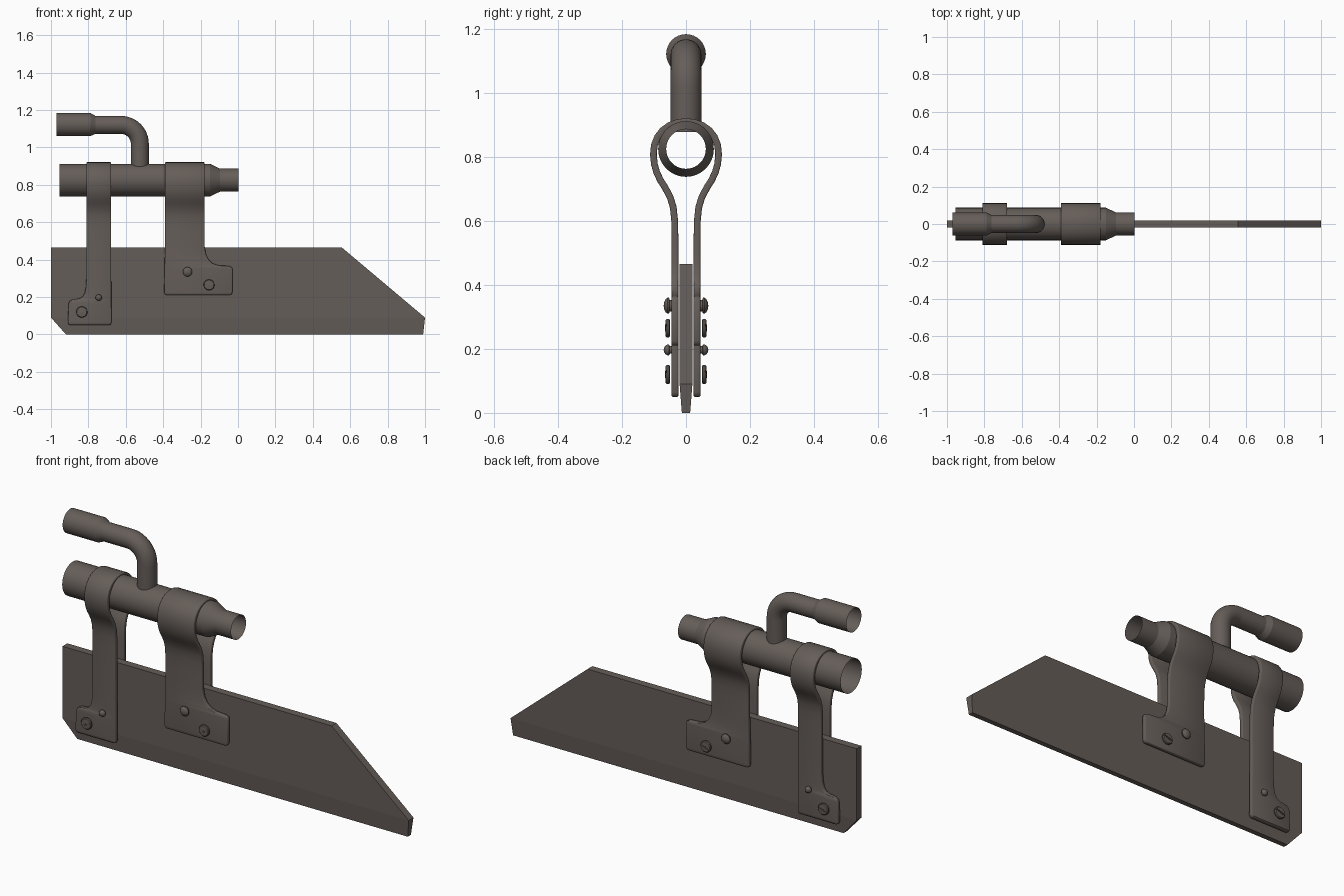
import bpy, bmesh, math
from mathutils import Vector

if "Cube" in bpy.data.objects:
    bpy.data.objects.remove(bpy.data.objects["Cube"])

metal = bpy.data.materials.new("dark_metal")
metal.diffuse_color = (0.13, 0.11, 0.098, 1)
metal.use_nodes = True
metal.node_tree.nodes["Principled BSDF"].inputs["Base Color"].default_value = metal.diffuse_color


def make(name, verts, faces, angle=None):
    bm = bmesh.new()
    vs = [bm.verts.new(v) for v in verts]
    for f in faces:
        bm.faces.new([vs[i] for i in f])
    bmesh.ops.remove_doubles(bm, verts=bm.verts, dist=1e-6)
    bmesh.ops.recalc_face_normals(bm, faces=bm.faces)
    me = bpy.data.meshes.new(name)
    bm.to_mesh(me)
    bm.free()
    me.materials.append(metal)
    ob = bpy.data.objects.new(name, me)
    bpy.context.collection.objects.link(ob)
    if angle:
        smooth(ob, angle)
    return ob


def smooth(ob, angle):
    bpy.ops.object.select_all(action='DESELECT')
    ob.select_set(True)
    bpy.context.view_layer.objects.active = ob
    bpy.ops.object.shade_smooth_by_angle(angle=math.radians(angle))


def sweep(name, path, side, n=32, angle=20):
    """Round section swept along (x, y, z, radius) points; side is square to the path."""
    b = Vector(side)
    pts = [Vector(p[:3]) for p in path]
    verts, faces = [], []
    for i, p in enumerate(pts):
        t = pts[min(i + 1, len(pts) - 1)] - pts[max(i - 1, 0)]
        u = t.normalized().cross(b)
        r = path[i][3]
        for k in range(n):
            a = 2 * math.pi * k / n
            verts.append(p + u * r * math.cos(a) + b * r * math.sin(a))
    for i in range(len(pts) - 1):
        for k in range(n):
            j = (k + 1) % n
            quad = (i * n + k, i * n + j, (i + 1) * n + j, (i + 1) * n + k)
            # cone tips collapse to a point
            if path[i][3] == 0:
                verts[i * n + k] = pts[i]
            faces.append(quad)
    # replace collapsed rings by triangles
    out = []
    for f in faces:
        i = f[0] // n
        if path[i][3] == 0:
            out.append((i * n, f[2], f[3]))
        elif path[i + 1][3] == 0:
            out.append((f[0], f[1], (i + 1) * n))
        else:
            out.append(f)
    return make(name, verts, out, angle)


def mirror_y(ob):
    m = ob.modifiers.new("mirror", 'MIRROR')
    m.use_axis = (False, True, False)
    m.use_mirror_merge = False


# Blade with tapered lower edge
outline = [(-0.92, 0, 0.013), (0.99, 0, 0.013), (1, 0.09, 0.02),
           (0.555, 0.465, 0.02), (-1, 0.465, 0.02), (-1, 0.09, 0.02)]
bv = [(x, -y, z) for x, z, y in outline] + [(x, y, z) for x, z, y in outline]
bf = [(0, 1, 2, 5), (2, 3, 4, 5), (11, 8, 7, 6), (11, 10, 9, 8)]
bf += [(i, i + 6, (i + 1) % 6 + 6, (i + 1) % 6) for i in range(6)]
make("blade", bv, bf)

# Open main tube with reduced end
sweep("main_tube", [(-0.955, 0, 0.825, 0.087), (-0.15, 0, 0.825, 0.087),
                    (-0.097, 0, 0.825, 0.062), (0.003, 0, 0.825, 0.062)], (0, 1, 0), 40)

# Elbow pipe with wider open end
elbow = [(-0.97, 0, 1.122, 0.062), (-0.79, 0, 1.122, 0.062), (-0.762, 0, 1.12, 0.048)]
for i in range(13):
    a = math.pi / 2 * (1 - i / 12)
    elbow.append((-0.625 + 0.1 * math.cos(a), 0, 1.02 + 0.1 * math.sin(a), 0.048))
elbow.append((-0.525, 0, 0.878, 0.048))
sweep("elbow_pipe", elbow, (0, 1, 0))

# Strap loop, outer side: (y, z) from leg to crown
LOOP = [(0.045, 0.55), (0.046, 0.60), (0.05, 0.64), (0.059, 0.67), (0.075, 0.70),
        (0.089, 0.722), (0.101, 0.747), (0.109, 0.775), (0.1125, 0.808), (0.109, 0.84),
        (0.098, 0.868), (0.08, 0.891), (0.056, 0.908), (0.028, 0.918), (0, 0.921)]


def strap(name, leg):
    """Bent strip over the tube; leg lists (z, left x, right x) from the foot up."""
    half = [(0.045, z, l, r) for z, l, r in leg]
    half += [(y, z) + leg[-1][1:] for y, z in LOOP]
    rows = half + [(-y, z, l, r) for y, z, l, r in half[-2::-1]]
    me = bpy.data.meshes.new(name)
    verts = []
    for y, z, l, r in rows:
        verts += [(l, y, z), (r, y, z)]
    faces = [(2 * i, 2 * i + 2, 2 * i + 3, 2 * i + 1) for i in range(len(rows) - 1)]
    me.from_pydata(verts, [], faces)
    me.materials.append(metal)
    ob = bpy.data.objects.new(name, me)
    bpy.context.collection.objects.link(ob)
    s = ob.modifiers.new("thickness", 'SOLIDIFY')
    s.thickness, s.offset = 0.021, -1
    smooth(ob, 40)
    b = ob.modifiers.new("soft_edges", 'BEVEL')
    b.width, b.segments, b.angle_limit = 0.004, 2, math.radians(60)
    return ob


strap("front_strap", [(0.21, -0.38, -0.045), (0.214, -0.39, -0.035), (0.225, -0.395, -0.03),
                      (0.35, -0.393, -0.029), (0.36, -0.393, -0.034), (0.366, -0.393, -0.05),
                      (0.37, -0.393, -0.105), (0.38, -0.392, -0.135), (0.4, -0.392, -0.157),
                      (0.43, -0.391, -0.172), (0.47, -0.39, -0.178)])
strap("rear_strap", [(0.05, -0.895, -0.69), (0.054, -0.906, -0.68), (0.065, -0.91, -0.676),
                     (0.165, -0.906, -0.677), (0.178, -0.9, -0.677), (0.186, -0.888, -0.677),
                     (0.192, -0.85, -0.677), (0.202, -0.832, -0.677), (0.22, -0.82, -0.677),
                     (0.25, -0.814, -0.677), (0.3, -0.811, -0.678)])


# Domed rivets, both sides
def rivet(name, x, z, r):
    prof = [(0.044, 0), (0.0441, 0.7), (0.052, 0.72), (0.0525, 1), (0.058, 1),
            (0.064, 0.8), (0.068, 0.45), (0.07, 0)]
    mirror_y(sweep(name, [(x, -y, z, r * k) for y, k in prof], (0, 0, 1), 24, 35))


rivet("front_rivets", -0.27, 0.335, 0.025)
rivet("rear_rivets", -0.745, 0.197, 0.017)


# Slotted screws, both sides
def screw(name, x, z, r):
    prof = [(0.05, 0), (0.0501, 0.85), (0.053, 1), (0.06, 1), (0.064, 0.88), (0.0655, 0)]
    ob = sweep(name, [(x, -y, z, r * k) for y, k in prof], (0, 0, 1), 28, 35)
    bpy.ops.mesh.primitive_cube_add(size=1, location=(x, -0.066, z),
                                    rotation=(0, math.radians(-20), 0))
    cutter = bpy.context.object
    cutter.name = "slot_cutter"
    cutter.scale = (0.1, 0.012, 0.008)
    cutter.hide_render = True
    m = ob.modifiers.new("slot", 'BOOLEAN')
    m.operation, m.object, m.solver = 'DIFFERENCE', cutter, 'EXACT'
    bpy.context.view_layer.objects.active = ob
    bpy.ops.object.modifier_apply(modifier="slot")
    bpy.data.objects.remove(cutter)
    smooth(ob, 35)
    mirror_y(ob)


screw("front_screws", -0.155, 0.265, 0.029)
screw("rear_screws", -0.835, 0.12, 0.03)
